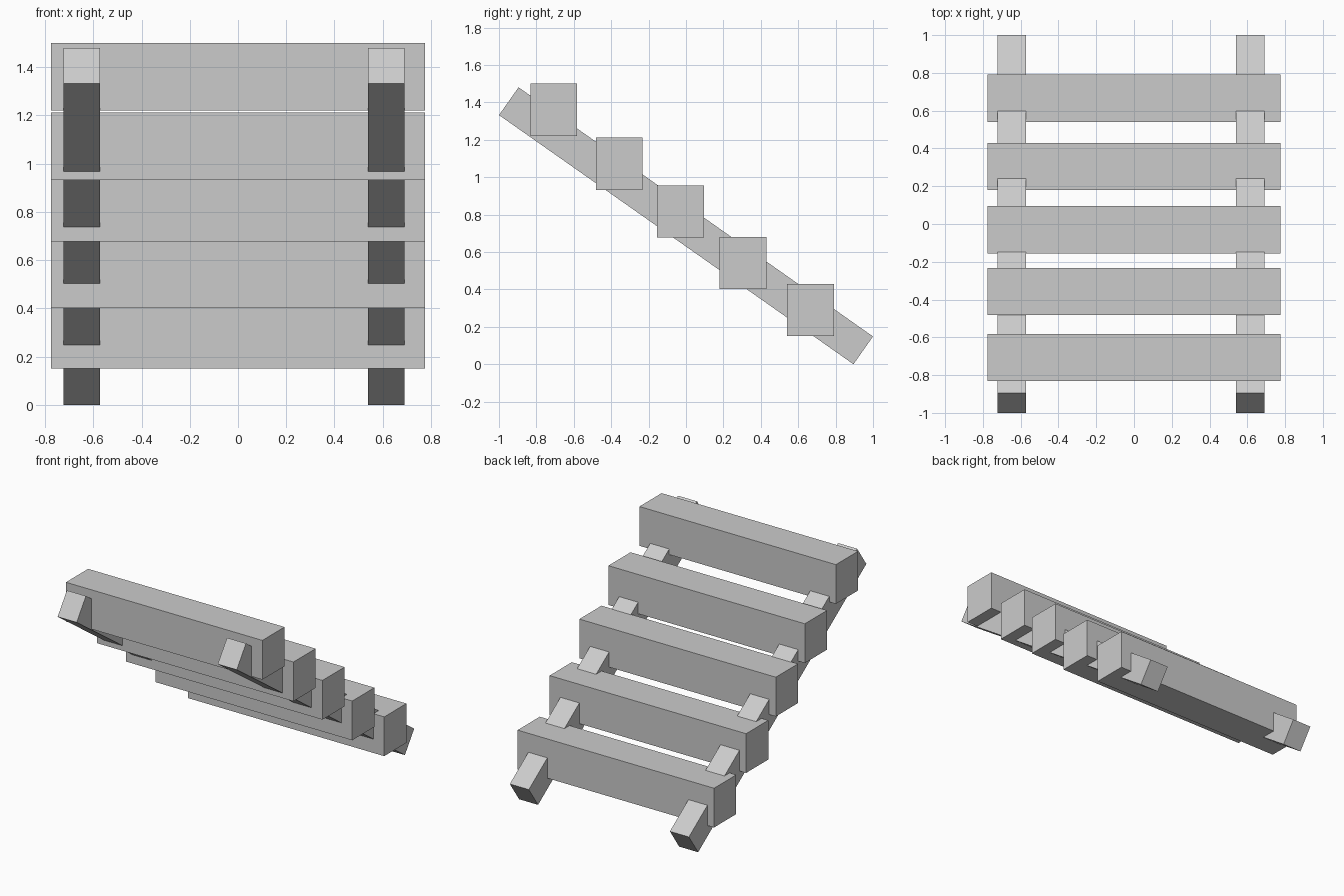
import bpy, math

if "Cube" in bpy.data.objects:
    bpy.data.objects.remove(bpy.data.objects["Cube"])


def box(name, centre, size, tilt=0.0):
    bpy.ops.mesh.primitive_cube_add(size=1, location=centre, rotation=(tilt, 0, 0))
    ob = bpy.context.object
    ob.name = name
    ob.scale = size
    bpy.ops.object.transform_apply(location=False, rotation=False, scale=True)
    return ob


# Two sloping rails, descending towards the back
run, drop = 1.895, 1.332
for side, x in (("left", -0.648), ("right", 0.615)):
    box(f"{side}_rail", (x, 0, 0.74), (0.15, math.hypot(run, drop), 0.1815),
        -math.atan2(drop, run))

# Five level treads across the rails
treads = [(-0.707, 1.36), (-0.357, 1.072), (-0.03, 0.816), (0.305, 0.541), (0.666, 0.29)]
for i, (y, z) in enumerate(treads):
    box(f"tread_{i + 1}", (0, y, z), (1.55, 0.25, 0.28))
